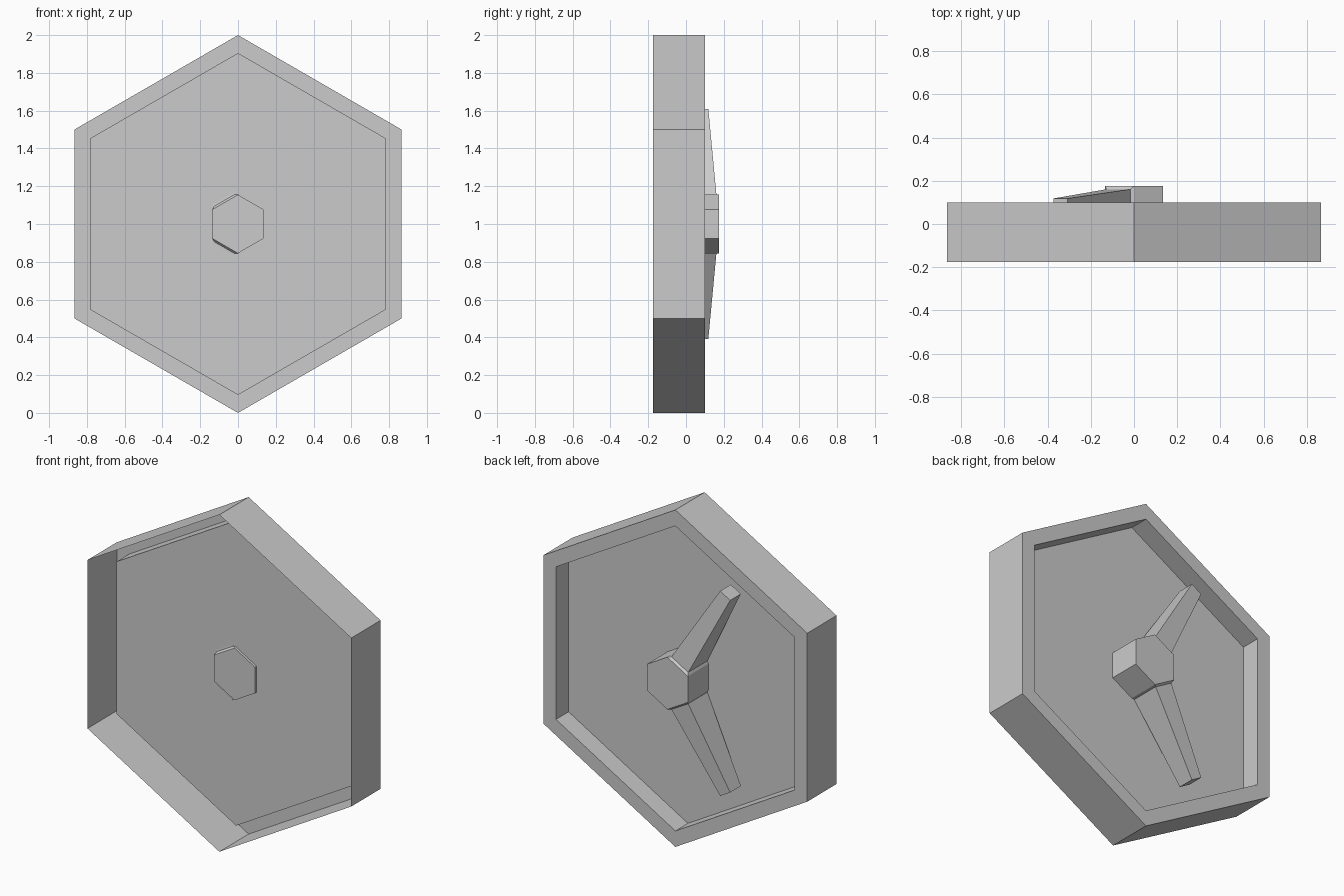
import bpy, bmesh
from math import cos, sin, pi
from mathutils import Vector

cube = bpy.data.objects.get("Cube")
if cube:
    bpy.data.objects.remove(cube)

grey = bpy.data.materials.new("plain grey")
grey.use_nodes = True
colour = (0.6, 0.6, 0.6, 1)
grey.diffuse_color = colour
grey.node_tree.nodes["Principled BSDF"].inputs["Base Color"].default_value = colour

CENTRE = Vector((0, 0, 1))


def hex_loft(profile, front_cap):
    """Loft hexagonal rings of (radius, y), closed at the last ring."""
    bm = bmesh.new()
    rings = [[bm.verts.new(CENTRE + Vector((r * cos(pi / 6 + k * pi / 3), y,
                                            r * sin(pi / 6 + k * pi / 3))))
              for k in range(6)] for r, y in profile]
    sides = []
    for a, b in zip(rings, rings[1:]):
        for i in range(6):
            j = (i + 1) % 6
            sides.append(bm.faces.new((a[i], b[i], b[j], a[j])))
    bm.faces.new(rings[-1][::-1])
    if front_cap:
        bm.faces.new(rings[0])
    bm.normal_update()
    return bm, sides


def finish(bm, name):
    mesh = bpy.data.meshes.new(name)
    bm.to_mesh(mesh)
    bm.free()
    mesh.materials.append(grey)
    bpy.context.collection.objects.link(bpy.data.objects.new(name, mesh))


# Case: thin outer wall open at the front, back rim and recessed dial
case, _ = hex_loft([(1, -0.175), (1, 0.1), (0.905, 0.1), (0.905, -0.018)], False)
finish(case, "hexagonal_case")

# Hub with two tapered hands grown from its right-hand sloping sides
hub, sides = hex_loft([(0.155, -0.033), (0.155, 0.175)], True)
roots = [f for f in sides if f.normal.x < -0.1 and abs(f.normal.z) > 0.5]
bmesh.ops.inset_individual(hub, faces=roots, thickness=0.02, depth=0.01)
hub.normal_update()
for tip in bmesh.ops.extrude_discrete_faces(hub, faces=roots)["faces"]:
    tip.normal_update()
    out = tip.normal.copy()
    middle = tip.calc_center_median()
    end = CENTRE + out * 0.68 + Vector((0, 0.068, 0))
    for v in tip.verts:
        offset = v.co - middle
        across = offset - Vector((0, offset.y, 0))
        v.co = end + across * 0.6 + Vector((0, offset.y * 0.56, 0))
finish(hub, "hub_and_hands")
